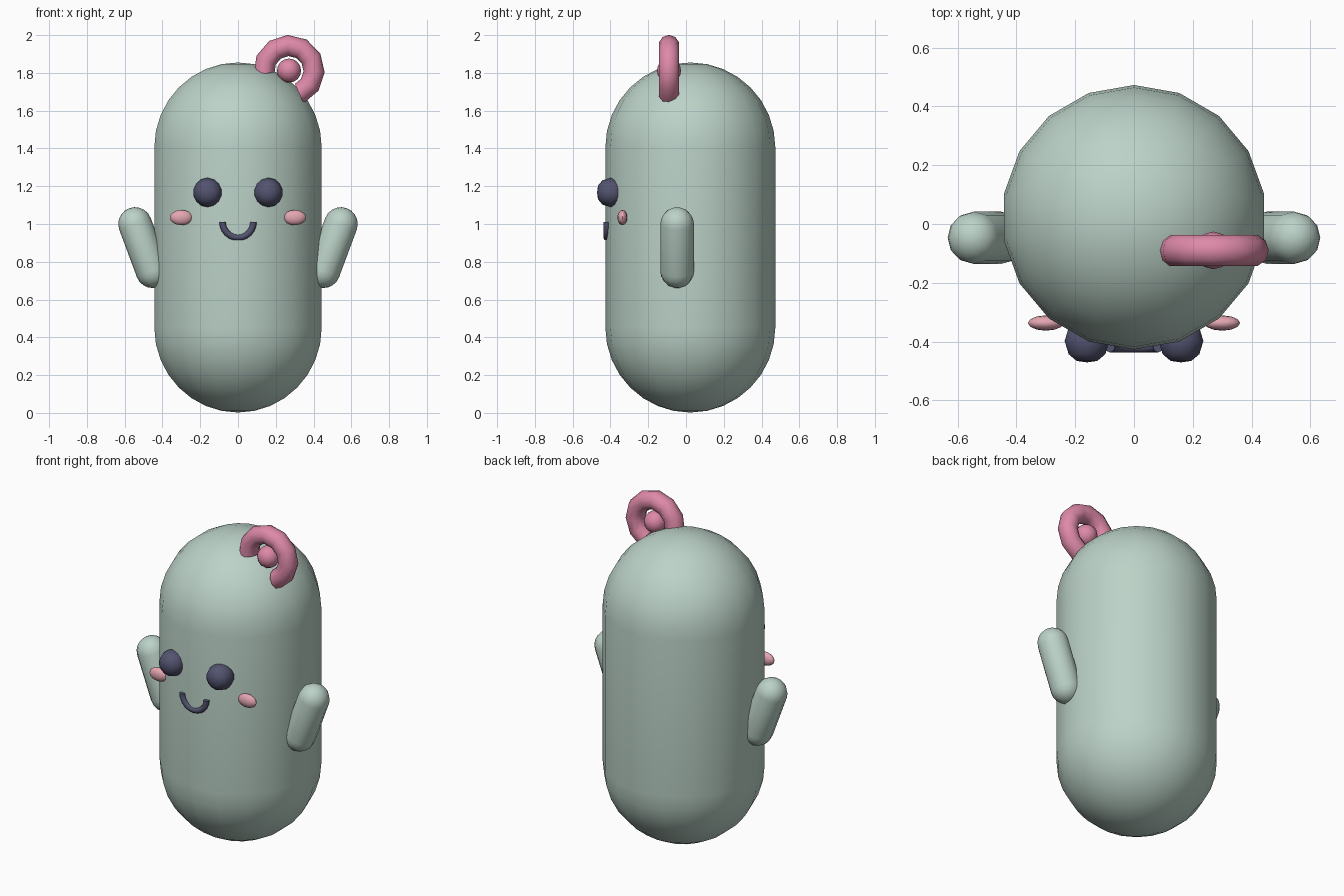
import bpy
import bmesh
from math import sin, cos, pi, radians
from mathutils import Vector, Matrix

cube = bpy.data.objects.get("Cube")
if cube:
    bpy.data.objects.remove(cube, do_unlink=True)


def material(name, rgb):
    m = bpy.data.materials.new(name)
    m.use_nodes = True
    m.diffuse_color = (*rgb, 1)
    m.node_tree.nodes["Principled BSDF"].inputs["Base Color"].default_value = (*rgb, 1)
    return m


SAGE = material("sage green", (0.50, 0.645, 0.575))
ROSE = material("rose pink", (0.73, 0.25, 0.39))
BLUSH = material("blush pink", (0.77, 0.38, 0.44))
INK = material("dark slate", (0.085, 0.087, 0.16))


def finish(bm, name, mat):
    """Turn a bmesh into a smooth shaded object."""
    bmesh.ops.remove_doubles(bm, verts=bm.verts, dist=0.0005)
    bmesh.ops.recalc_face_normals(bm, faces=bm.faces)
    mesh = bpy.data.meshes.new(name)
    bm.to_mesh(mesh)
    bm.free()
    mesh.materials.append(mat)
    obj = bpy.data.objects.new(name, mesh)
    bpy.context.collection.objects.link(obj)
    bpy.ops.object.select_all(action="DESELECT")
    obj.select_set(True)
    bpy.context.view_layer.objects.active = obj
    bpy.ops.object.shade_smooth_by_angle(angle=radians(50))
    return obj


def lathe(name, profile, sides, mat, matrix):
    """Spin (radius, height) points around z, then place the result."""
    bm = bmesh.new()
    verts = [bm.verts.new((0, r, h)) for r, h in profile]
    edges = [bm.edges.new(pair) for pair in zip(verts, verts[1:])]
    bmesh.ops.spin(bm, geom=verts + edges, cent=(0, 0, 0), axis=(0, 0, 1),
                   angle=2 * pi, steps=sides)
    bmesh.ops.transform(bm, matrix=matrix, verts=bm.verts)
    return finish(bm, name, mat)


def capsule(name, start, end, radius, sides, rings, mat):
    start, end = Vector(start), Vector(end)
    axis = end - start
    arc = [(radius * cos(i / rings * pi / 2), radius * sin(i / rings * pi / 2))
           for i in range(rings + 1)]
    profile = [(r, -h) for r, h in reversed(arc)]
    profile += [(r, h + axis.length) for r, h in arc]
    turn = Vector((0, 0, 1)).rotation_difference(axis).to_matrix().to_4x4()
    return lathe(name, profile, sides, mat, Matrix.Translation(start) @ turn)


def ball(name, centre, size, mat, sides=12, rings=8):
    bm = bmesh.new()
    bmesh.ops.create_uvsphere(bm, u_segments=sides, v_segments=rings, radius=1)
    matrix = Matrix.Translation(centre) @ Matrix.Diagonal((*size, 1))
    bmesh.ops.transform(bm, matrix=matrix, verts=bm.verts)
    return finish(bm, name, mat)


def ring_arc(name, centre, major, minor, first, last, steps, sides, mat):
    """Capped piece of a torus standing in the xz plane."""
    bm = bmesh.new()
    loops = []
    for i in range(steps + 1):
        a = radians(first + (last - first) * i / steps)
        out = Vector((cos(a), 0, sin(a)))
        loop = []
        for j in range(sides):
            b = 2 * pi * j / sides
            offset = out * (major + minor * cos(b)) + Vector((0, minor * sin(b), 0))
            loop.append(bm.verts.new(Vector(centre) + offset))
        loops.append(loop)
    for p, q in zip(loops, loops[1:]):
        for j in range(sides):
            k = (j + 1) % sides
            bm.faces.new((p[j], p[k], q[k], q[j]))
    bm.faces.new(loops[0])
    bm.faces.new(loops[-1])
    return finish(bm, name, mat)


# Body
capsule("body", (0, 0.023, 0.452), (0, 0.023, 1.405), 0.45, 18, 8, SAGE)

# Arms, eyes and cheeks on both sides
EYE = [(0, 0.073), (0.036, 0.068), (0.064, 0.045), (0.078, 0),
       (0.064, -0.045), (0.036, -0.068), (0, -0.073)]
for side, s in (("left", 1), ("right", -1)):
    capsule(side + "_arm", (s * 0.452, -0.047, 0.75), (s * 0.545, -0.047, 1.0),
            0.089, 12, 5, SAGE)
    lathe(side + "_eye", EYE, 14, INK,
          Matrix.Translation((s * 0.16, -0.398, 1.167)) @ Matrix.Rotation(pi / 2, 4, "X"))
    ball(side + "_cheek", (s * 0.3, -0.337, 1.034), (0.061, 0.026, 0.04), BLUSH)

# Smile
ring_arc("mouth", (0, -0.42, 1.01), 0.082, 0.017, 180, 360, 12, 8, INK)

# Head curl with its round centre
ring_arc("curl", (0.27, -0.09, 1.812), 0.133, 0.056, -66, 187, 8, 10, ROSE)
ball("curl_centre", (0.27, -0.09, 1.812), (0.064, 0.064, 0.064), ROSE)
